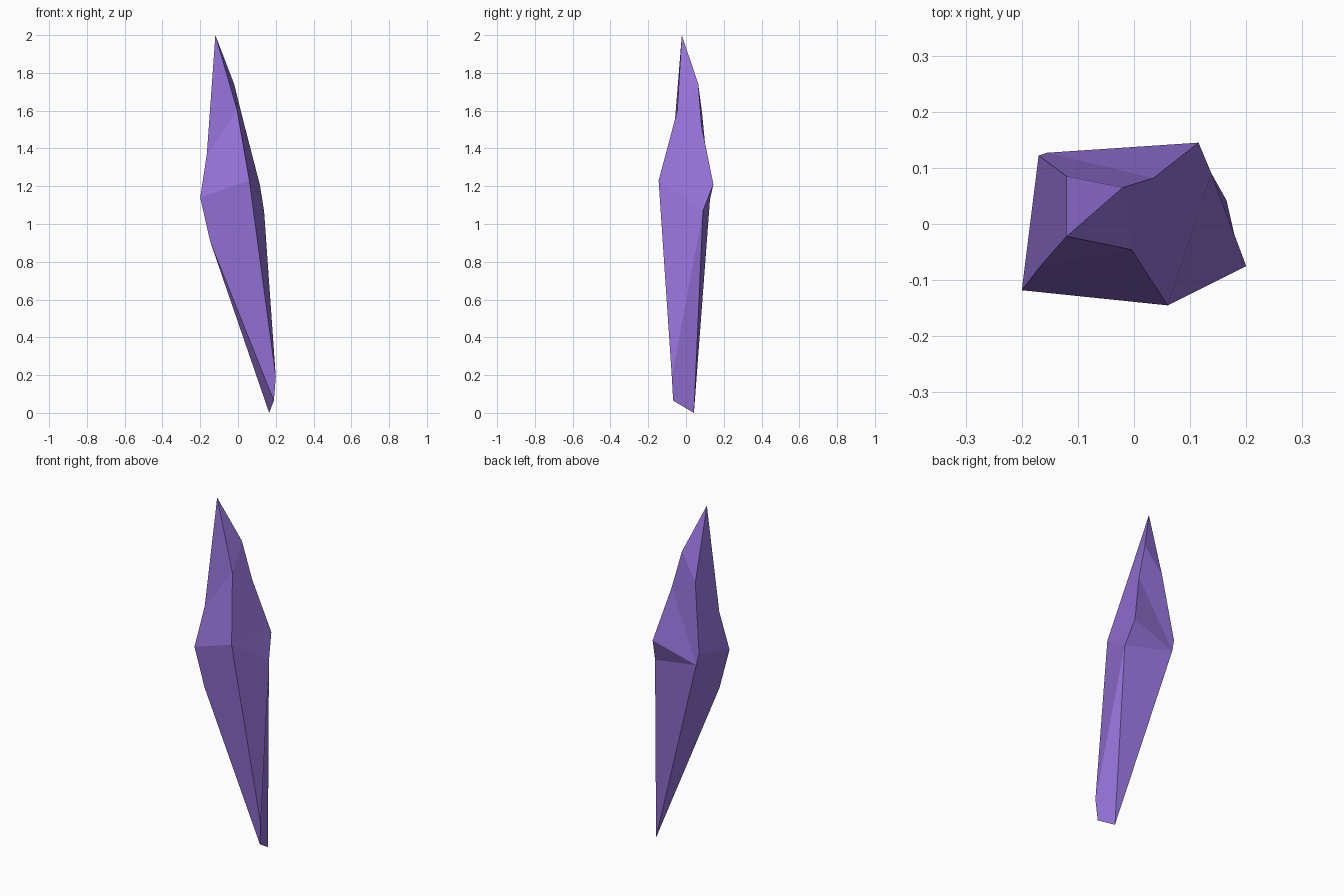
import bpy
import bmesh

cube = bpy.data.objects.get("Cube")
if cube:
    bpy.data.objects.remove(cube)


def make_material(name, colour):
    mat = bpy.data.materials.new(name)
    mat.use_nodes = True
    mat.diffuse_color = colour
    bsdf = next(n for n in mat.node_tree.nodes if n.type == "BSDF_PRINCIPLED")
    bsdf.inputs["Base Color"].default_value = colour
    return mat


# Corners of the cut stone, from the tip down to the foot
corners = {
    "tip": (-.12, -.022, 2),
    # shoulder, where the point begins to widen
    "shoulder_back": (-.02, .065, 1.74),
    "shoulder_front": (-.004, -.046, 1.6),
    "shoulder_side": (-.12, .085, 1.59),
    "shoulder_ridge": (.035, .082, 1.52),
    "shoulder_notch": (-.165, -.073, 1.37),
    # girdle, the widest part
    "girdle_front": (.06, -.145, 1.23),
    "girdle_back": (.115, .145, 1.21),
    "girdle_side": (-.17, .122, 1.2),
    "girdle_corner": (-.2, -.118, 1.14),
    "girdle_step": (-.155, .127, 1.13),
    "girdle_edge": (.138, .09, 1.07),
    "keel": (-.148, -.1, .91),
    # narrow chipped foot
    "foot_upper": (.2, -.075, .19),
    "foot_front": (.19, -.068, .065),
    "foot_back": (.165, .042, 0),
}

# Facets, each listed by its corners in order
facets = [
    # point
    "tip shoulder_notch shoulder_front",
    "tip shoulder_front shoulder_back",
    "tip shoulder_back shoulder_side",
    "tip shoulder_side shoulder_notch",
    # shoulder to girdle
    "shoulder_notch girdle_corner girdle_front shoulder_front",
    "shoulder_front girdle_front girdle_back shoulder_ridge shoulder_back",
    "girdle_front girdle_edge girdle_back",
    "shoulder_back shoulder_ridge shoulder_side",
    "shoulder_side shoulder_ridge girdle_step girdle_side",
    "shoulder_ridge girdle_back girdle_step",
    "girdle_back girdle_edge girdle_step",
    "shoulder_side girdle_side girdle_corner shoulder_notch",
    # girdle to foot
    "girdle_corner keel foot_front foot_upper girdle_front",
    "girdle_front foot_upper girdle_edge",
    "girdle_edge foot_upper foot_front foot_back",
    "girdle_edge foot_back girdle_step",
    "girdle_side girdle_step foot_back keel girdle_corner",
    "keel foot_back foot_front",
]

bm = bmesh.new()
verts = {name: bm.verts.new(co) for name, co in corners.items()}
for facet in facets:
    bm.faces.new([verts[name] for name in facet.split()])
bmesh.ops.recalc_face_normals(bm, faces=bm.faces)

mesh = bpy.data.meshes.new("crystal_shard")
bm.to_mesh(mesh)
bm.free()
mesh.materials.append(make_material("violet crystal", (.3, .17, .69, 1)))

shard = bpy.data.objects.new("crystal_shard", mesh)
bpy.context.collection.objects.link(shard)
